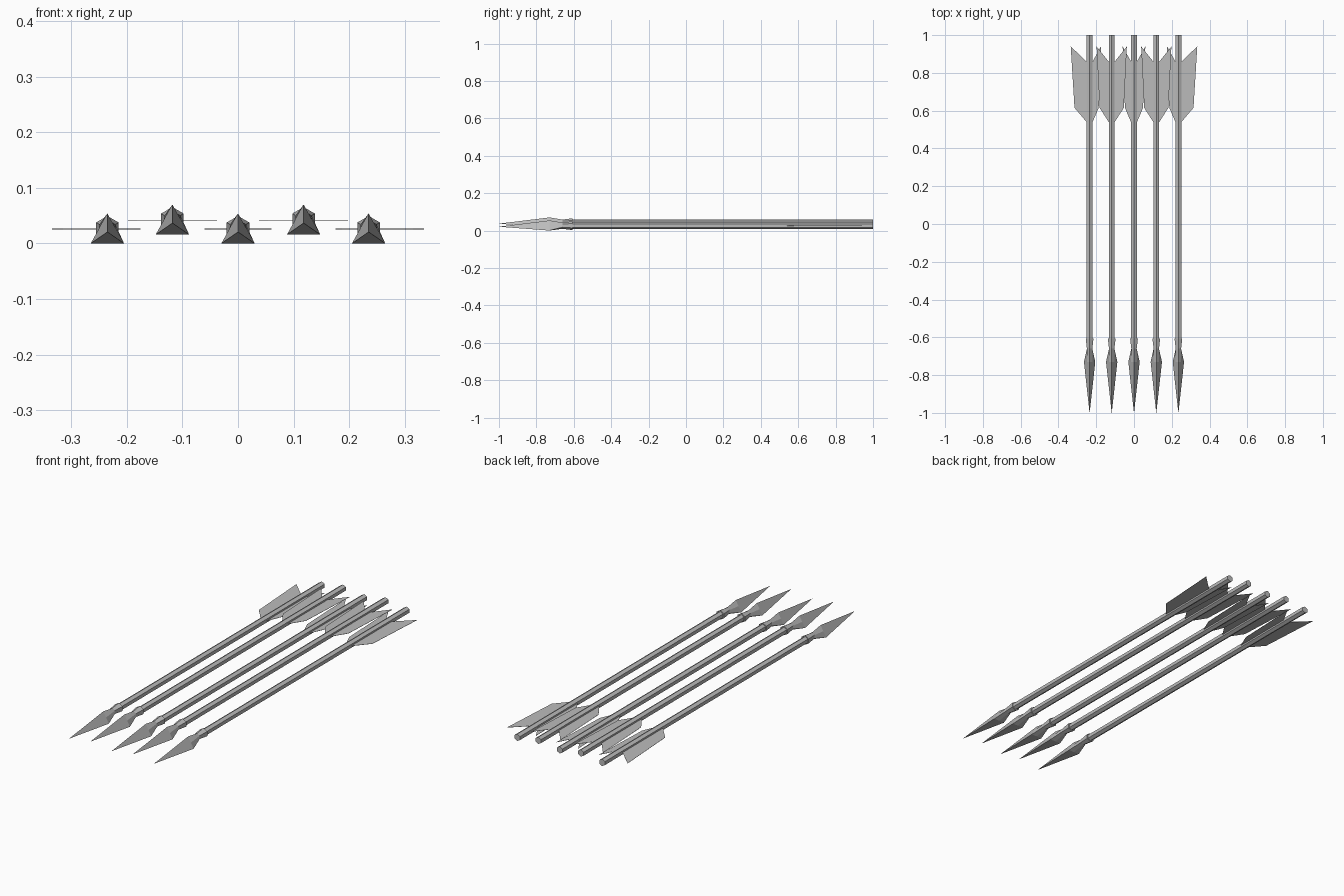
import bpy, math

cube = bpy.data.objects.get("Cube")
if cube:
    bpy.data.objects.remove(cube, do_unlink=True)

grey = bpy.data.materials.new("plain grey")
grey.use_nodes = True
COLOR = (0.5, 0.5, 0.5, 1)
grey.diffuse_color = COLOR
grey.node_tree.nodes["Principled BSDF"].inputs["Base Color"].default_value = COLOR


def add_mesh(name, verts, faces, location):
    mesh = bpy.data.meshes.new(name)
    mesh.from_pydata(verts, [], faces)
    mesh.materials.append(grey)
    obj = bpy.data.objects.new(name, mesh)
    obj.location = location
    bpy.context.collection.objects.link(obj)
    return obj


def hexagon(y, radius):
    angles = [math.radians(90 + 60 * i) for i in range(6)]
    return [(radius * math.cos(a), y, radius * math.sin(a)) for a in angles]


def triangle(y, half, top, bottom):
    # Corners alternate with edge midpoints so it lofts to a hexagon
    corners = [(0, y, top), (-half, y, bottom), (half, y, bottom)]
    ring = []
    for i, c in enumerate(corners):
        n = corners[(i + 1) % 3]
        ring += [c, tuple((a + b) / 2 for a, b in zip(c, n))]
    return ring


def loft(name, rings, location):
    verts = [v for ring in rings for v in ring]
    faces = [tuple(range(6))]
    for r in range(len(rings) - 1):
        for i in range(6):
            j = (i + 1) % 6
            faces.append((r * 6 + i, r * 6 + 6 + i, r * 6 + 6 + j, r * 6 + j))
    last = len(verts) - 6
    faces.append(tuple(last + i for i in reversed(range(6))))
    return add_mesh(name, verts, faces, location)


def vane(name, side, width, location):
    # Swept feather outline, thickened into a thin plate
    outline = [(0.01, 0.54), (0.016, 0.54), (width * 0.8, 0.615),
               (width, 0.94), (0.016, 0.86), (0.01, 0.86)]
    verts = [(side * x, y, 0) for x, y in outline]
    order = range(6) if side > 0 else reversed(range(6))
    obj = add_mesh(name, verts, [tuple(order)], location)
    thick = obj.modifiers.new("thickness", "SOLIDIFY")
    thick.thickness = 0.001
    thick.offset = 0


def arrow(label, x, z, left_width, right_width):
    place = (x, 0, z)
    loft(label + "_shaft", [hexagon(-0.62, 0.0175), hexagon(1, 0.0175)], place)
    loft(label + "_head", [
        triangle(-1, 0.0003, -0.005, -0.0055),
        triangle(-0.73, 0.03, 0.028, -0.026),
        hexagon(-0.66, 0.0165),
        hexagon(-0.607, 0.0235)], place)
    vane(label + "_left_vane", 1, left_width, place)
    vane(label + "_right_vane", -1, right_width, place)


# Five arrows side by side, alternating in height
LOW, HIGH = 0.026, 0.042
arrow("right_outer_arrow", -0.235, LOW, 0.06, 0.10)
arrow("right_inner_arrow", -0.118, HIGH, 0.08, 0.08)
arrow("centre_arrow", 0, LOW, 0.06, 0.06)
arrow("left_inner_arrow", 0.118, HIGH, 0.08, 0.08)
arrow("left_outer_arrow", 0.235, LOW, 0.10, 0.06)
